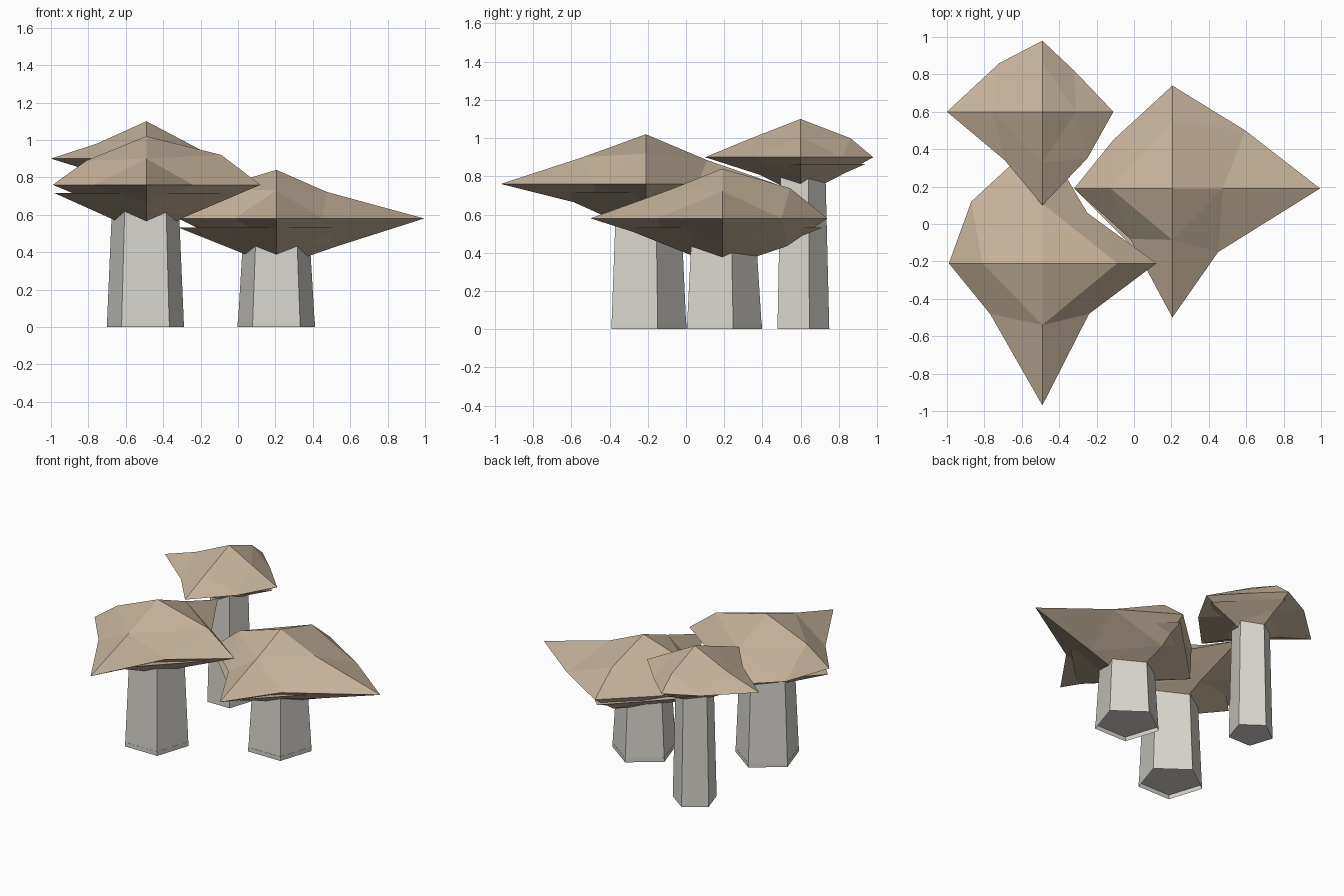
import bpy, bmesh
from math import cos, sin, pi

if "Cube" in bpy.data.objects:
    bpy.data.objects.remove(bpy.data.objects["Cube"])


def material(name, rgb):
    m = bpy.data.materials.new(name)
    m.diffuse_color = (*rgb, 1)
    m.use_nodes = True
    m.node_tree.nodes["Principled BSDF"].inputs["Base Color"].default_value = m.diffuse_color
    return m


CAP = material("cap_tan", (0.56, 0.45, 0.33))
STEM = material("stem_grey", (0.68, 0.66, 0.61))
DIRS = [(1, 0), (0, 1), (-1, 0), (0, -1)]  # right, back, left, front


def finish(bm, name, mat):
    bmesh.ops.recalc_face_normals(bm, faces=bm.faces)
    me = bpy.data.meshes.new(name)
    bm.to_mesh(me)
    bm.free()
    me.materials.append(mat)
    ob = bpy.data.objects.new(name, me)
    bpy.context.collection.objects.link(ob)
    return ob


# Cap: a flattened octahedron divided once, with uneven points
def cap(name, centre, height, tips, notches, upper, lower):
    cx, cy, cz = centre
    bm = bmesh.new()
    new = lambda x, y, z: bm.verts.new((cx + x, cy + y, cz + z))
    tip = [new(dx * r, dy * r, 0) for (dx, dy), r in zip(DIRS, tips)]
    notch = [new(x, y, 0) for x, y in notches]
    for sign, mids in ((1, upper), (-1, lower)):
        pole = new(0, 0, sign * height)
        mid = [new(dx * h, dy * h, sign * v) for (dx, dy), (h, v) in zip(DIRS, mids)]
        for i in range(4):
            j = (i + 1) % 4
            for tri in ((pole, mid[i], mid[j]), (mid[i], tip[i], notch[i]),
                        (mid[j], notch[i], tip[j]), (mid[i], notch[i], mid[j])):
                bm.faces.new(tri)
    finish(bm, name, CAP)


# Gills: four-sided cone pointing down under the cap
def gills(name, centre, r, depth, drop):
    cx, cy, cz = centre
    bm = bmesh.new()
    ring = [bm.verts.new((cx + dx * r, cy + dy * r, cz - drop)) for dx, dy in DIRS]
    point = bm.verts.new((cx, cy, cz - drop - depth))
    bm.faces.new(ring)
    for i in range(4):
        bm.faces.new((ring[i], ring[(i + 1) % 4], point))
    finish(bm, name, CAP)


# Stem: tapered five-sided column, optionally with a recessed foot
def stem(name, centre, r0, r1, top, recess):
    cx, cy = centre[:2]
    bm = bmesh.new()
    rings = [[bm.verts.new((cx + r * cos(pi / 2 + 2 * pi * k / 5),
                            cy + r * sin(pi / 2 + 2 * pi * k / 5), z)) for k in range(5)]
             for r, z in ((r0, 0), (r1, top))]
    for k in range(5):
        j = (k + 1) % 5
        bm.faces.new((rings[0][k], rings[0][j], rings[1][j], rings[1][k]))
    foot = bm.faces.new(rings[0][::-1])
    bm.faces.new(rings[1])
    if recess:
        bmesh.ops.inset_region(bm, faces=[foot], thickness=r0 * 0.2)
        bmesh.ops.translate(bm, verts=foot.verts[:], vec=(0, 0, recess))
    finish(bm, name, STEM)


# Front left mushroom
a = (-0.49, -0.21, 0.76)
cap("front_left_cap", a, 0.26, (0.61, 0.68, 0.5, 0.76),
    ((0.24, 0.27), (-0.38, 0.33), (-0.28, -0.27), (0.25, -0.27)),
    ((0.40, 0.16), (0.32, 0.125), (0.32, 0.13), (0.33, 0.14)),
    ((0.305, 0.13), (0.30, 0.13), (0.25, 0.105), (0.28, 0.12)))
gills("front_left_gills", a, 0.49, 0.22, 0.045)
stem("front_left_stem", (-0.495, -0.215), 0.217, 0.187, 0.66, 0.03)

# Right mushroom
b = (0.205, 0.19, 0.58)
cap("right_cap", b, 0.26, (0.79, 0.55, 0.525, 0.69),
    ((0.39, 0.31), (-0.315, 0.26), (-0.225, -0.27), (0.245, -0.34)),
    ((0.27, 0.142), (0.355, 0.158), (0.33, 0.16), (0.275, 0.15)),
    ((0.32, 0.15), (0.34, 0.145), (0.28, 0.12), (0.28, 0.13)))
gills("right_gills", b, 0.525, 0.21, 0.048)
stem("right_stem", (0.205, 0.18), 0.217, 0.187, 0.48, 0.03)

# Back left mushroom
c = (-0.49, 0.6, 0.9)
cap("back_left_cap", c, 0.2, (0.38, 0.38, 0.51, 0.5),
    ((0.17, 0.22), (-0.23, 0.26), (-0.2, -0.26), (0.24, -0.25)),
    ((0.18, 0.105), (0.26, 0.1), (0.265, 0.08), (0.27, 0.095)),
    ((0.2, 0.09), (0.2, 0.1), (0.22, 0.09), (0.22, 0.09)))
gills("back_left_gills", c, 0.34, 0.15, 0.035)
stem("back_left_stem", (-0.49, 0.6), 0.15, 0.13, 0.82, 0)
